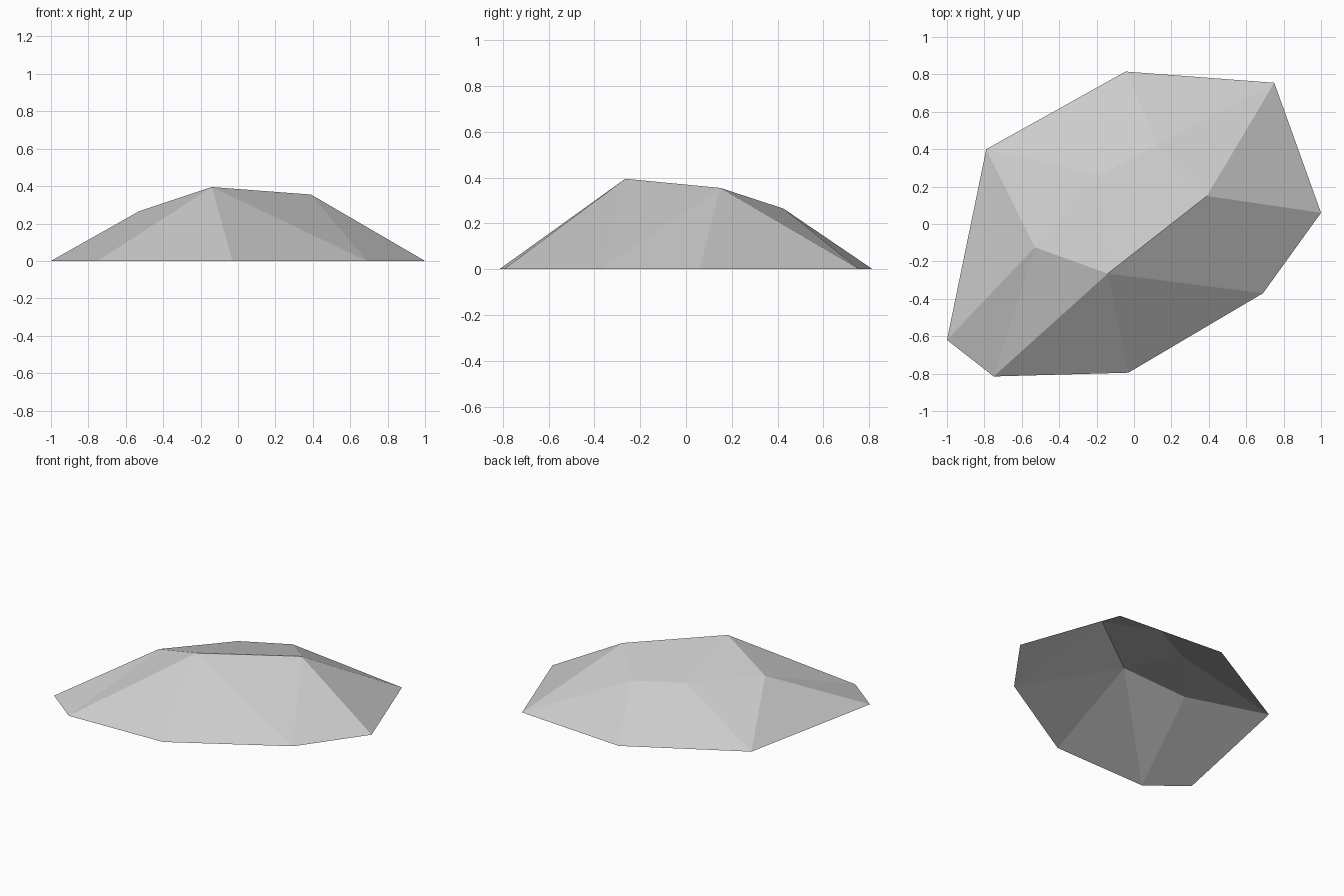
import bpy
import bmesh

cube = bpy.data.objects.get("Cube")
if cube:
    bpy.data.objects.remove(cube, do_unlink=True)

# Stone colour
stone = bpy.data.materials.new("pale_grey_stone")
stone.use_nodes = True
colour = (0.6, 0.6, 0.6, 1)
stone.diffuse_color = colour
stone.node_tree.nodes["Principled BSDF"].inputs["Base Color"].default_value = colour

# Ground outline of the rock, clockwise from the back
outline = {
    "A": (-.045, .815), "B": (.75, .755), "C": (1, .06), "D": (.69, -.37),
    "E": (-.03, -.795), "F": (-.75, -.815), "G": (-1, -.62), "H": (-.79, .4),
}
# Crown corners, with heights
crown = {
    "P": (.39, .15, .355), "Q": (-.14, -.265, .395), "R": (-.53, -.125, .265),
    "S": (-.18, .26, .268), "T": (.13, .425, .265),
}
# Facets: sloping sides, then the crown; the underside is open
facets = "BPC CPD DPQ DQE EQF FQR FRG GRH HRS HSTA ATB BTP RQS QPTS".split()

bm = bmesh.new()
corner = {name: bm.verts.new((x, y, 0)) for name, (x, y) in outline.items()}
corner.update({name: bm.verts.new(co) for name, co in crown.items()})
for facet in facets:
    face = bm.faces.new([corner[name] for name in facet])
    face.normal_update()
    if face.normal.z < 0:
        face.normal_flip()

mesh = bpy.data.meshes.new("rock")
bm.to_mesh(mesh)
bm.free()
mesh.materials.append(stone)
rock = bpy.data.objects.new("rock", mesh)
bpy.context.collection.objects.link(rock)
